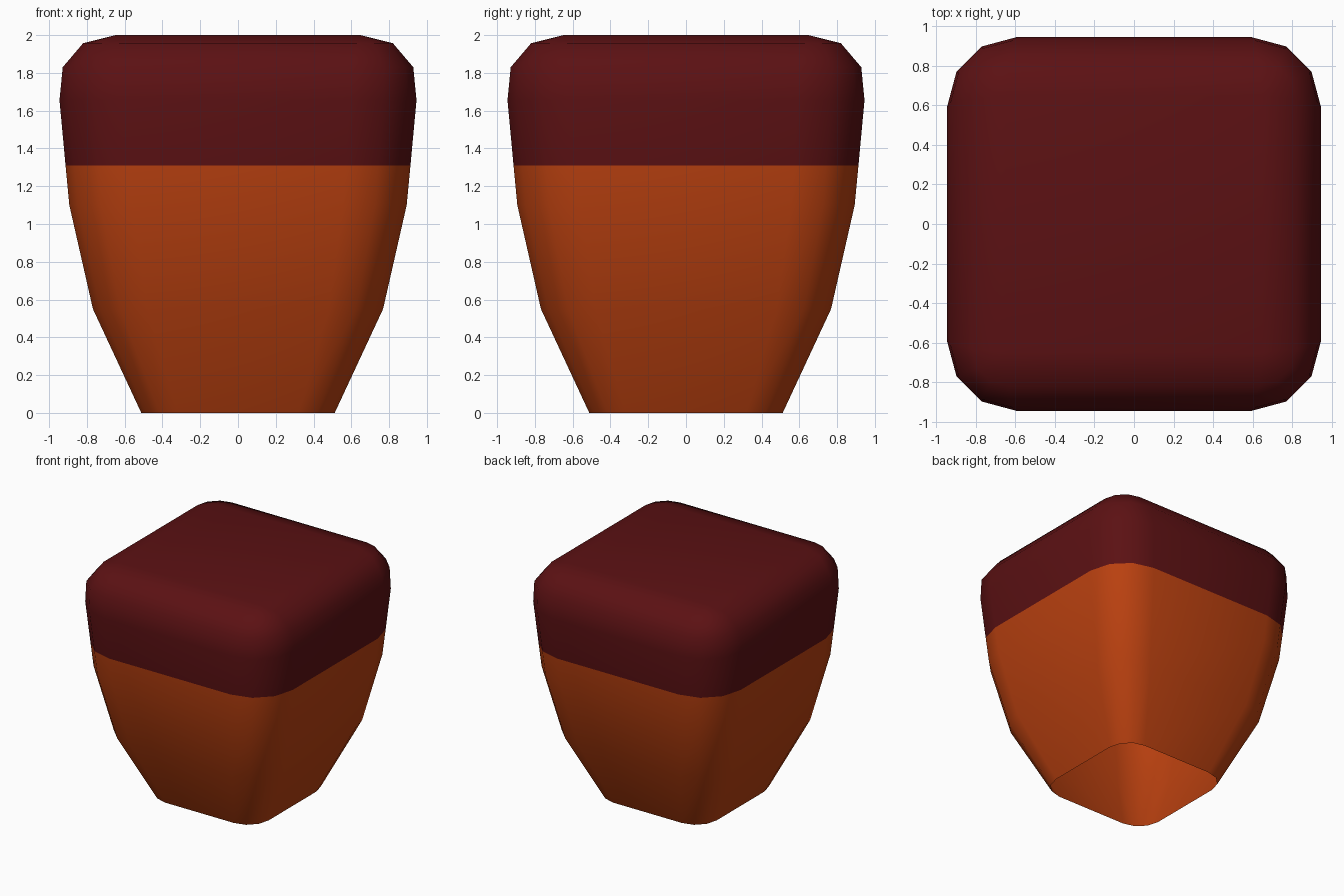
import bpy, bmesh, math

if "Cube" in bpy.data.objects:
    bpy.data.objects.remove(bpy.data.objects["Cube"])

CORE, R, SEG = 0.59, 0.355, 3   # rounded-square core, corner radius, bevel segments
SPLIT = 1.31                    # height of the colour change


def material(name, rgb):
    m = bpy.data.materials.new(name)
    m.diffuse_color = (*rgb, 1.0)
    m.use_nodes = True
    m.node_tree.nodes["Principled BSDF"].inputs["Base Color"].default_value = m.diffuse_color
    return m


def ring(bm, z, scale, radius):
    """Rounded square ring of vertices; the radius may be zero at the top."""
    out = []
    for q in range(4):
        mid = math.radians(45 + 90 * q)
        cx = CORE * math.copysign(1, math.cos(mid))
        cy = CORE * math.copysign(1, math.sin(mid))
        for i in range(SEG + 1):
            a = math.radians(90 * q + 90 * i / SEG)
            out.append(bm.verts.new((scale * (cx + radius * math.cos(a)),
                                     scale * (cy + radius * math.sin(a)), z)))
    return out


# Profile: height, half width, corner radius before tapering
c30, c60 = math.cos(math.radians(30)), 0.5
profile = [(0.0, 0.512, R), (0.55, 0.768, R), (1.10, 0.893, R), (SPLIT, 0.913, R),
           (1.655, 0.945, R), (1.83, 0.928, R * c30), (1.957, 0.82, R * c60), (2.0, 0.648, 0.0)]

# Hollow tapered shell, open at the bottom
bm = bmesh.new()
rings = [ring(bm, z, half / (CORE + r), r) for z, half, r in profile]
n = len(rings[0])
for lo, hi in zip(rings, rings[1:]):
    for i in range(n):
        j = (i + 1) % n
        bm.faces.new((lo[i], lo[j], hi[j], hi[i]))
bmesh.ops.remove_doubles(bm, verts=bm.verts[:], dist=0.0005)

# Flat top
top = sorted((v for v in bm.verts if v.co.z > 1.999),
             key=lambda v: math.atan2(v.co.y, v.co.x))
bm.faces.new(top)
bmesh.ops.recalc_face_normals(bm, faces=bm.faces[:])

# Dark red cap above the split, orange body below
for f in bm.faces:
    f.smooth = True
    f.material_index = 1 if f.calc_center_median().z > SPLIT else 0

mesh = bpy.data.meshes.new("tapered_shell")
bm.to_mesh(mesh)
bm.free()
mesh.materials.append(material("burnt orange", (0.49, 0.052, 0.005)))
mesh.materials.append(material("dark red", (0.105, 0.0055, 0.0065)))
obj = bpy.data.objects.new("tapered_shell", mesh)
bpy.context.collection.objects.link(obj)
